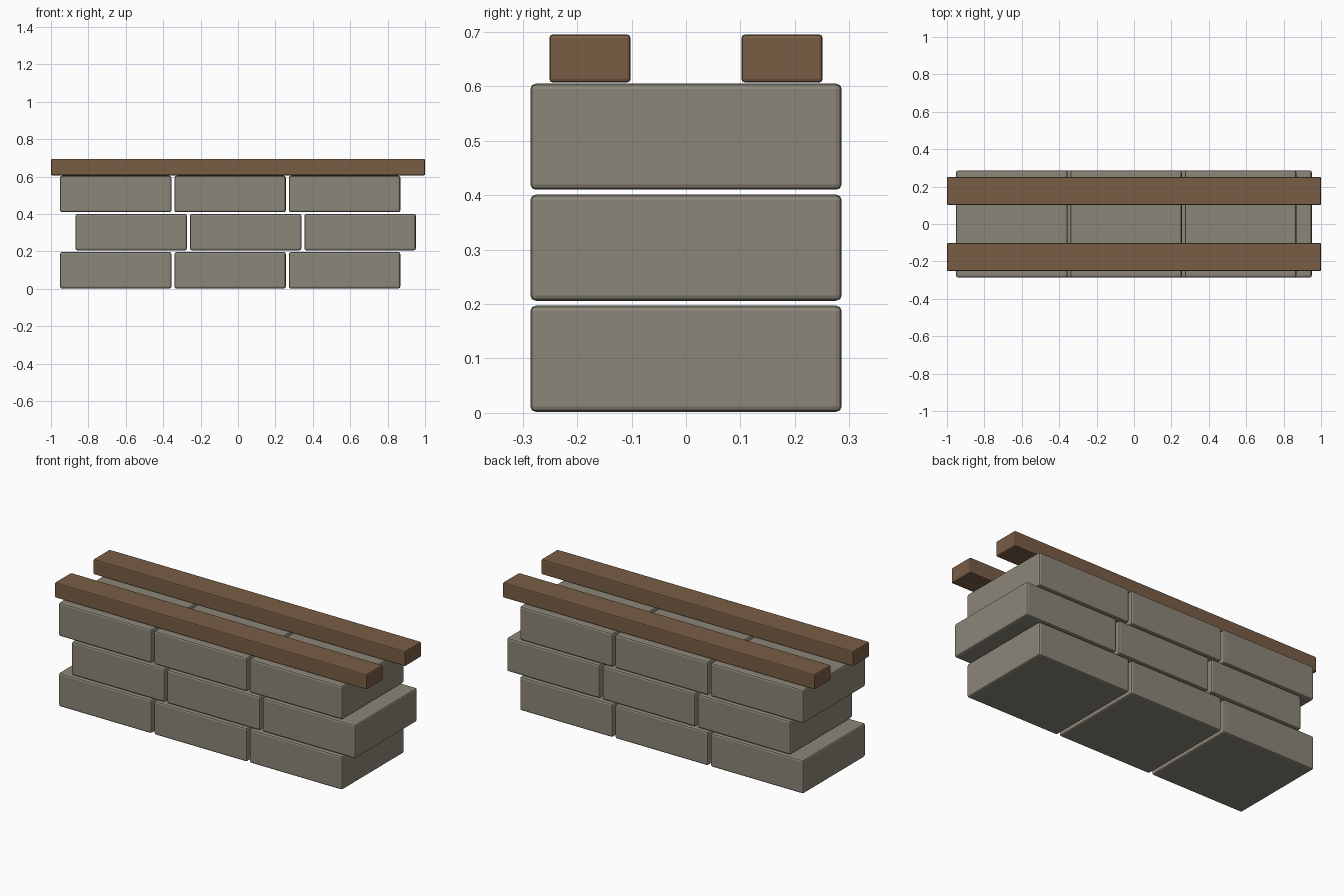
import bpy

cube = bpy.data.objects.get("Cube")
if cube:
    bpy.data.objects.remove(cube, do_unlink=True)


def make_material(name, rgb):
    mat = bpy.data.materials.new(name)
    mat.use_nodes = True
    color = (*rgb, 1.0)
    mat.diffuse_color = color
    mat.node_tree.nodes["Principled BSDF"].inputs["Base Color"].default_value = color
    return mat


stone = make_material("grey stone", (0.26, 0.24, 0.19))
wood = make_material("brown wood", (0.19, 0.11, 0.06))


def rounded_box(name, center, size, bevel, segments, mat):
    """Box with softened edges."""
    bpy.ops.mesh.primitive_cube_add(size=1, location=center)
    obj = bpy.context.object
    obj.name = name
    obj.scale = size
    bpy.ops.object.transform_apply(location=False, rotation=False, scale=True)
    obj.data.materials.append(mat)
    mod = obj.modifiers.new("soft edges", 'BEVEL')
    mod.width = bevel
    mod.segments = segments
    bpy.ops.object.modifier_apply(modifier=mod.name)
    return obj


# Three staggered courses of stone blocks
BLOCK = (0.595, 0.572, 0.195)
PITCH_X, PITCH_Z = 0.612, 0.204
for row in range(3):
    shift = 0.041 if row % 2 else -0.042
    for col in range(3):
        center = (shift + (col - 1) * PITCH_X, 0, 0.0995 + row * PITCH_Z)
        rounded_box(f"stone_block_{row + 1}_{col + 1}", center, BLOCK, 0.01, 2, stone)

# Two timber beams along the top
for name, side in (("front_beam", -1), ("back_beam", 1)):
    rounded_box(name, (0, side * 0.1765, 0.651), (2, 0.149, 0.088), 0.006, 2, wood)
